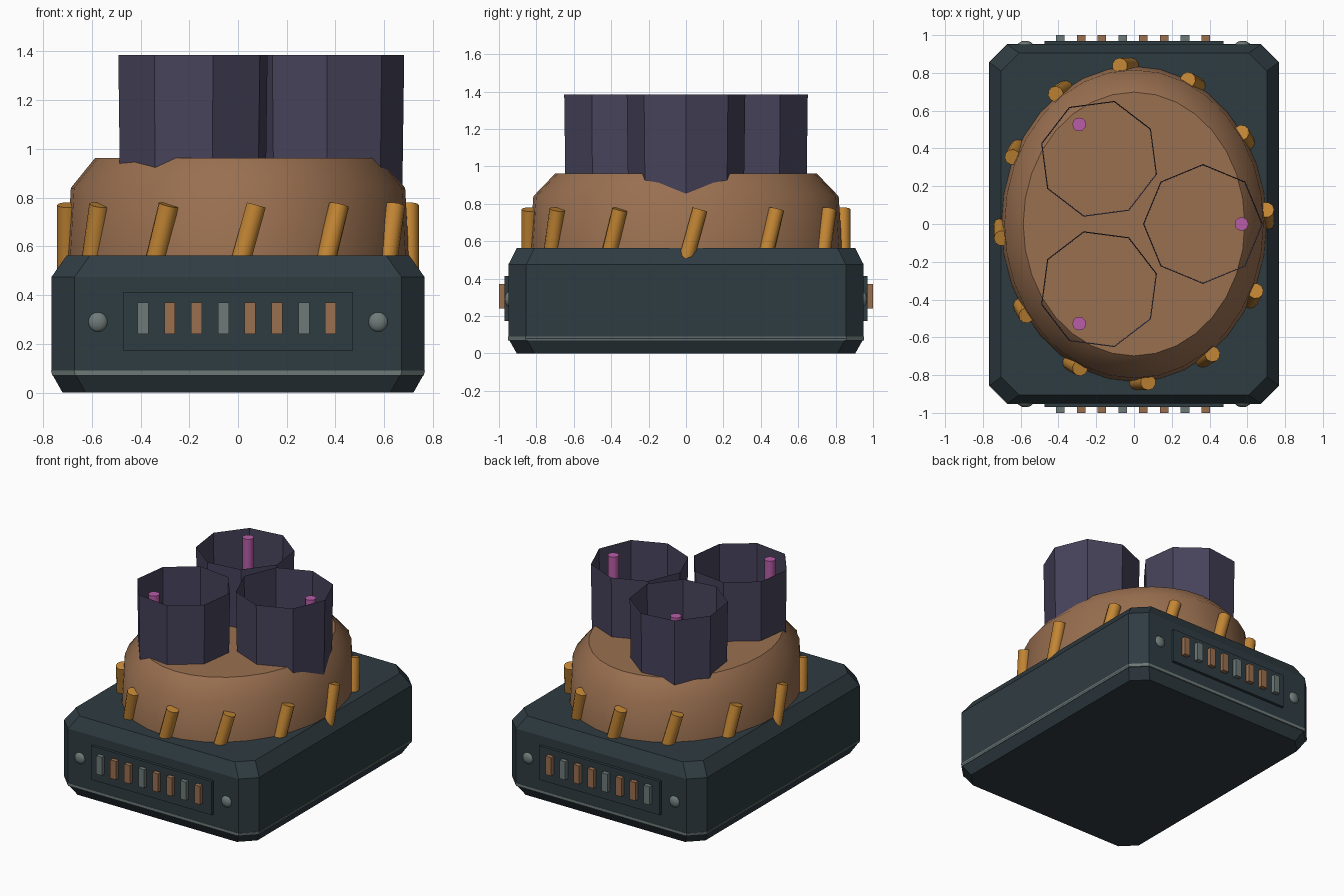
import bpy, math
from math import sin, cos, radians, tau
from mathutils import Vector

if "Cube" in bpy.data.objects:
    bpy.data.objects.remove(bpy.data.objects["Cube"], do_unlink=True)


def material(name, r, g, b):
    m = bpy.data.materials.new(name)
    m.use_nodes = True
    m.diffuse_color = (r, g, b, 1)
    bsdf = m.node_tree.nodes["Principled BSDF"]
    bsdf.inputs["Base Color"].default_value = (r, g, b, 1)
    bsdf.inputs["Roughness"].default_value = 0.8
    return m


SLATE = material("dark slate", 0.028, 0.045, 0.054)
BROWN = material("copper brown", 0.32, 0.16, 0.08)
PURPLE = material("dusky purple", 0.062, 0.056, 0.105)
ORANGE = material("amber", 0.55, 0.24, 0.035)
GREY = material("steel grey", 0.155, 0.195, 0.19)
PINK = material("magenta", 0.48, 0.11, 0.39)


def loft(name, rings, mat, smooth=False, caps=True):
    """Bridge a stack of matching rings, with flat caps if wanted."""
    n = len(rings[0])
    verts = [v for ring in rings for v in ring]
    faces = [(k * n + i, k * n + (i + 1) % n, (k + 1) * n + (i + 1) % n, (k + 1) * n + i)
             for k in range(len(rings) - 1) for i in range(n)]
    sides = len(faces)
    if caps:
        faces.append(tuple(reversed(range(n))))
        faces.append(tuple(range(len(verts) - n, len(verts))))
    mesh = bpy.data.meshes.new(name)
    mesh.from_pydata(verts, [], faces)
    mesh.materials.append(mat)
    for i, p in enumerate(mesh.polygons):
        p.use_smooth = smooth and i < sides
    ob = bpy.data.objects.new(name, mesh)
    bpy.context.collection.objects.link(ob)
    return ob


def ellipse(cx, cy, z, rx, ry, n, turn=0.0):
    return [(cx + rx * cos(tau * i / n + turn), cy + ry * sin(tau * i / n + turn), z)
            for i in range(n)]


def cut_rect(z, hx, hy, c=0.095):
    """Rectangle with cut corners, counterclockwise."""
    return [(hx, c - hy, z), (hx, hy - c, z), (hx - c, hy, z), (c - hx, hy, z),
            (-hx, hy - c, z), (-hx, c - hy, z), (c - hx, -hy, z), (hx - c, -hy, z)]


def box(name, x, y, z, sx, sy, sz, mat):
    rect = [(-1, -1), (1, -1), (1, 1), (-1, 1)]
    return loft(name, [[(x + a * sx / 2, y + b * sy / 2, z + c * sz / 2) for a, b in rect]
                       for c in (-1, 1)], mat)


# Base with bevelled top and bottom
loft("base", [cut_rect(0, 0.72, 0.905), cut_rect(0.08, 0.765, 0.95),
              cut_rect(0.475, 0.765, 0.95), cut_rect(0.563, 0.703, 0.905)], SLATE)
loft("base_trim", [cut_rect(0.07, 0.762, 0.952), cut_rect(0.09, 0.767, 0.952)], GREY)

# Control panels, bars and rivets on front and back
for side, s in (("front", -1), ("back", 1)):
    box(side + "_panel", 0, s * 0.945, 0.293, 0.945, 0.05, 0.24, SLATE)
    for i in range(8):
        box(f"{side}_bar_{i + 1}", -0.39 + 0.11 * i, s * 0.975, 0.305, 0.045, 0.05, 0.13,
            GREY if i % 3 == 0 else BROWN)
    for x in (-0.575, 0.575):
        bpy.ops.mesh.primitive_uv_sphere_add(segments=16, ring_count=8, radius=1,
                                             location=(x, s * 0.945, 0.29))
        rivet = bpy.context.object
        rivet.name = side + "_rivet"
        rivet.scale = (0.041, 0.025, 0.041)
        rivet.data.materials.append(GREY)
        bpy.ops.object.shade_smooth()

# Oval dome with a flat top
dome = [(1.005, 0.52), (0.98, 0.84), (0.838, 0.963)]
loft("dome", [ellipse(0, 0, z, 0.70 * r, 0.833 * r, 32) for r, z in dome], BROWN, smooth=True)

# Slanted pegs around the dome
for i in range(12):
    t = tau * i / 12
    foot = Vector((0.70 * cos(t), 0.838 * sin(t), 0.50))
    lean = Vector((-sin(t), cos(t), 0)) * 0.075 + Vector((0, 0, 0.27))
    axis = lean.normalized()
    out = Vector((cos(t), sin(t), 0))
    across = axis.cross(out)
    rings = [[p + 0.042 * (out * cos(tau * k / 10) + across * sin(tau * k / 10))
              for k in range(10)] for p in (foot, foot + lean)]
    loft(f"peg_{i + 1}", rings, ORANGE, smooth=True)

# Three open eight-sided tubes, each with a rod inside
for i, (cx, cy, px, py) in enumerate([(0.365, 0, 0.57, 0),
                                      (-0.185, 0.345, -0.29, 0.527),
                                      (-0.185, -0.345, -0.29, -0.527)]):
    loft(f"tube_{i + 1}", [ellipse(cx, cy, z, r, r, 8, radians(120 * i))
                           for z, r in ((0.8, 0.309), (1.385, 0.317))], PURPLE, caps=False)
    loft(f"rod_{i + 1}", [ellipse(px, py, z, 0.036, 0.036, 12) for z in (0.8, 1.37)],
         PINK, smooth=True)
